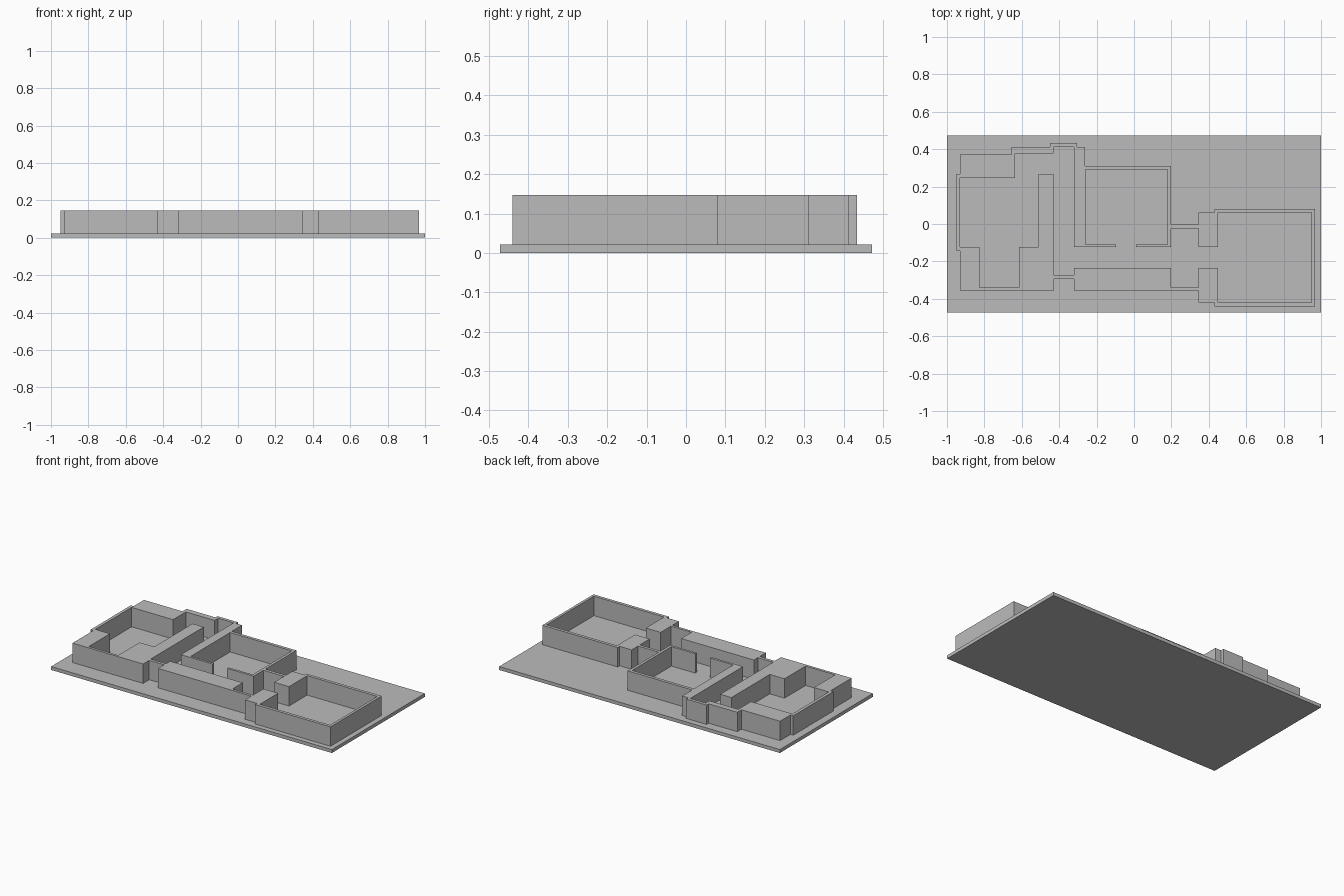
import bpy, bmesh

if "Cube" in bpy.data.objects:
    bpy.data.objects.remove(bpy.data.objects["Cube"])

BASE_TOP, WALL_TOP = 0.022, 0.147
SHIFT_Y = -0.004

grey = bpy.data.materials.new("plain grey")
grey.diffuse_color = (0.5, 0.5, 0.5, 1)
grey.use_nodes = True
grey.node_tree.nodes["Principled BSDF"].inputs["Base Color"].default_value = grey.diffuse_color


def finish(bm, name):
    bmesh.ops.recalc_face_normals(bm, faces=bm.faces)
    mesh = bpy.data.meshes.new(name)
    bm.to_mesh(mesh)
    bm.free()
    mesh.materials.append(grey)
    bpy.context.collection.objects.link(bpy.data.objects.new(name, mesh))


def right_angle_loop(bm, turns, z):
    """Closed outline: from the last point, each turn runs along x, then along y."""
    points = []
    y_now = turns[-1][1]
    for x, y in turns:
        points += [(x, y_now), (x, y)]
        y_now = y
    verts = [bm.verts.new((x, y + SHIFT_Y, z)) for x, y in points]
    return [bm.edges.new((verts[i - 1], verts[i])) for i in range(len(verts))]


# Ground slab
bm = bmesh.new()
bmesh.ops.create_cube(bm, size=1)
bmesh.ops.scale(bm, vec=(2, 0.946, BASE_TOP), verts=bm.verts)
bmesh.ops.translate(bm, vec=(0, 0, BASE_TOP / 2), verts=bm.verts)
finish(bm, "ground_slab")

# Outside of the walls
outer = [(-0.93, 0.375), (-0.655, 0.417), (-0.45, 0.438), (-0.305, 0.417),
         (-0.262, 0.315), (0.198, 0.0), (0.345, 0.065), (0.43, 0.085),
         (0.967, -0.436), (0.43, -0.416), (0.345, -0.352), (-0.32, -0.29),
         (-0.427, -0.352), (-0.93, -0.14), (-0.95, 0.27)]

# Inside of the linked rooms and corridors
inner = [(-0.635, 0.38), (-0.43, 0.417), (-0.32, -0.12), (-0.095, -0.105),
         (-0.26, 0.295), (0.18, -0.105), (0.01, -0.12), (0.198, -0.02),
         (0.345, -0.12), (0.45, 0.065), (0.95, -0.416), (0.45, -0.23),
         (0.345, -0.335), (0.198, -0.23), (-0.32, -0.27), (-0.43, 0.27),
         (-0.51, -0.12), (-0.615, -0.335), (-0.825, -0.12), (-0.93, 0.25)]

# Walls: fill between both outlines, then raise
bm = bmesh.new()
edges = right_angle_loop(bm, outer, BASE_TOP) + right_angle_loop(bm, inner, BASE_TOP)
bmesh.ops.triangle_fill(bm, use_beauty=True, use_dissolve=False, edges=edges)
raised = bmesh.ops.extrude_face_region(bm, geom=bm.faces[:], use_keep_orig=True)
top_verts = [g for g in raised["geom"] if isinstance(g, bmesh.types.BMVert)]
bmesh.ops.translate(bm, vec=(0, 0, WALL_TOP - BASE_TOP), verts=top_verts)
finish(bm, "building_walls")
